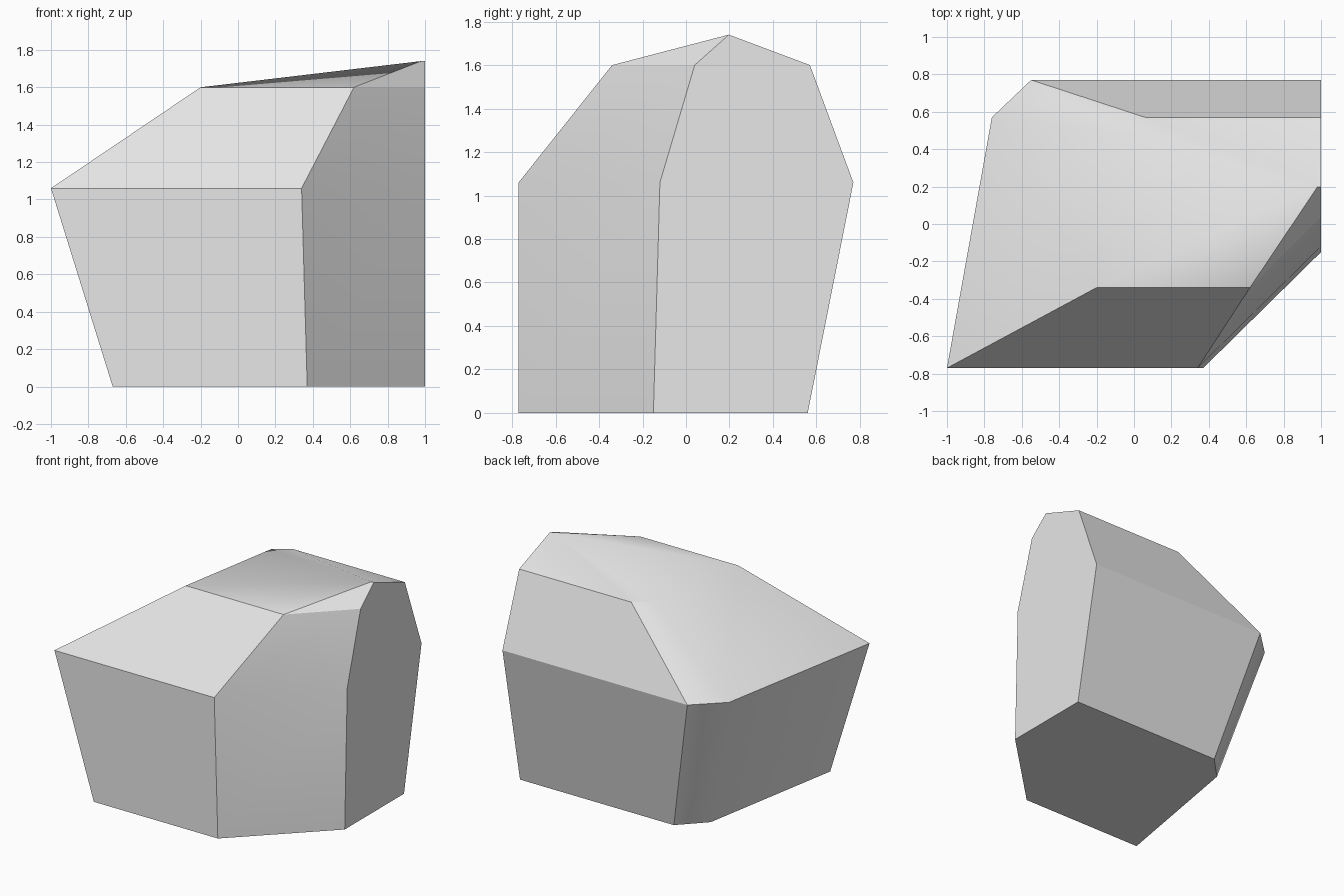
import bpy
import bmesh
import math

cube = bpy.data.objects.get("Cube")
if cube:
    bpy.data.objects.remove(cube, do_unlink=True)

RIGHT = 1.0     # flat side of the boulder
COLUMNS = 6


def ring(z, front, back, left, cut_x, cut_y, back_left, corner):
    """Six-sided outline with cut front and back corners, counterclockwise from front left."""
    outline = [(left, front), (cut_x, front), (RIGHT, cut_y),
               (RIGHT, back), (back_left, back), corner]
    return [(x, y, z) for x, y in outline]


def make_material(name, value):
    mat = bpy.data.materials.new(name)
    mat.use_nodes = True
    color = (value, value, value, 1.0)
    mat.diffuse_color = color
    shader = next(n for n in mat.node_tree.nodes if n.type == 'BSDF_PRINCIPLED')
    shader.inputs["Base Color"].default_value = color
    return mat


# Outlines of the base, the widest part and the shoulder
outlines = [
    ring(0.0, -0.77, 0.56, -0.67, 0.37, -0.15, -0.29, (-0.47, 0.375)),
    ring(1.06, -0.77, 0.77, -1.0, 0.34, -0.12, -0.55, (-0.76, 0.57)),
    ring(1.6, -0.34, 0.57, -0.2, 0.62, 0.04, 0.06, (-0.06, 0.48)),
]

bm = bmesh.new()
rings = [[bm.verts.new(co) for co in outline] for outline in outlines]

# Short ridge at the summit, shared by the columns below it
ridge_in = bm.verts.new((0.98, 0.197, 1.74))
ridge_out = bm.verts.new((RIGHT, 0.197, 1.74))
rings.append([ridge_in, ridge_in, ridge_out, ridge_out, ridge_in, ridge_in])

# Underside and walls between neighbouring outlines
bm.faces.new(list(reversed(rings[0])))
for low, high in zip(rings, rings[1:]):
    for i in range(COLUMNS):
        j = (i + 1) % COLUMNS
        corners = dict.fromkeys([low[i], low[j], high[j], high[i]])
        bm.faces.new(list(corners))

bm.normal_update()

# Sharp creases, except along the worn back left corner
worn_corner = {r[-1] for r in rings[:-1]}
for edge in bm.edges:
    worn = all(v in worn_corner for v in edge.verts)
    edge.smooth = worn or edge.calc_face_angle() < math.radians(30.5)
for face in bm.faces:
    face.smooth = True

# Join the flat right side into one face
side = [e for e in bm.edges
        if all(abs(v.co.x - RIGHT) < 0.001 for v in e.verts)
        and e.calc_face_angle() < 0.01]
bmesh.ops.dissolve_edges(bm, edges=side, use_verts=False)

mesh = bpy.data.meshes.new("boulder")
bm.to_mesh(mesh)
bm.free()
mesh.materials.append(make_material("stone grey", 0.8))
boulder = bpy.data.objects.new("boulder", mesh)
bpy.context.collection.objects.link(boulder)
